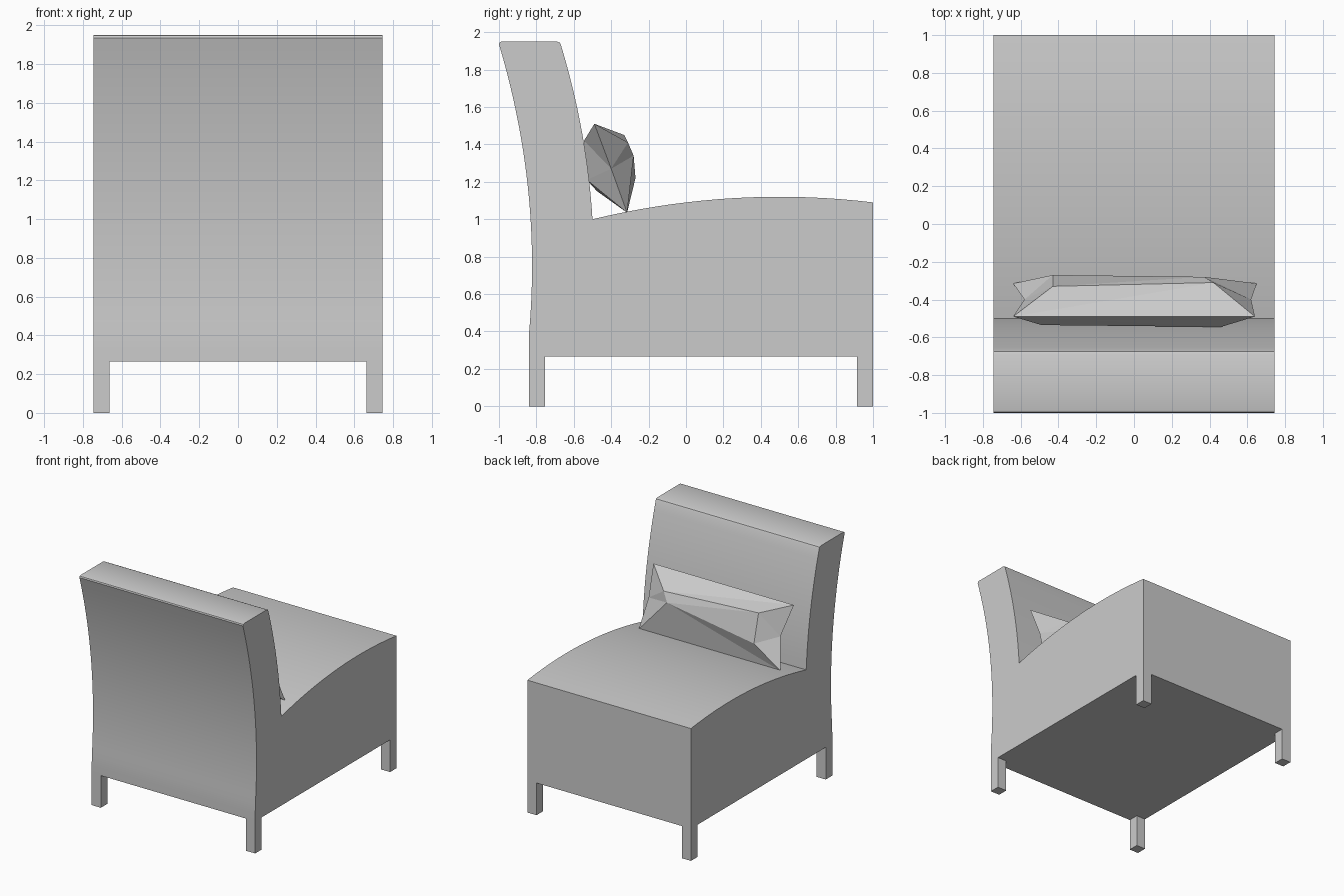
import bpy, bmesh

if "Cube" in bpy.data.objects:
    bpy.data.objects.remove(bpy.data.objects["Cube"])

W = 0.745      # half width of the chair
BASE = 0.265   # underside height


def make_object(name, verts, faces):
    me = bpy.data.meshes.new(name)
    bm = bmesh.new()
    vs = [bm.verts.new(v) for v in verts]
    for f in faces:
        bm.faces.new([vs[i] for i in f])
    bmesh.ops.recalc_face_normals(bm, faces=bm.faces)
    bm.to_mesh(me)
    bm.free()
    ob = bpy.data.objects.new(name, me)
    bpy.context.collection.objects.link(ob)
    return ob


def steps(a, b, n):
    return [a + (b - a) * i / n for i in range(n + 1)]


# Chair body: side profile (y, z) swept across the width
def back_y(z):
    return max(-0.84, -0.823 - 0.126 * (z - 0.75) ** 2) if z < 0.75 else -0.823 - 0.126 * (z - 0.75) ** 2


def rest_y(z):
    t = z - 1.0
    return -0.5 - 0.06 * t - 0.13 * t * t


profile = [(1.0, BASE)]
profile += [(y, 1.12 - 0.12 * (y - 0.5) ** 2) for y in steps(1.0, -0.5, 18)]
profile += [(rest_y(z), z) for z in steps(1.0, 1.93, 14)[1:]]
profile += [(-0.675, 1.944), (-0.69, 1.95), (-0.985, 1.95), (-0.996, 1.946)]
profile += [(back_y(z), z) for z in steps(1.935, BASE, 24)]
n = len(profile)
verts = [(x, y, z) for x in (-W, W) for y, z in profile]
faces = [(i, (i + 1) % n, n + (i + 1) % n, n + i) for i in range(n)]
faces += [tuple(range(n)), tuple(range(n, 2 * n))]
body = make_object("chair_body", verts, faces)
bpy.context.view_layer.objects.active = body
body.select_set(True)
bpy.ops.object.shade_smooth_by_angle(angle=0.45)
body.select_set(False)

# Four square legs flush with the body corners
for side, sx in (("left", -1), ("right", 1)):
    for end, y0 in (("front", -0.84), ("back", 0.915)):
        box = [(sx * x, y, z) for x in (0.662, W) for y in (y0, y0 + 0.085) for z in (0, BASE)]
        make_object(f"{end}_{side}_leg", box,
                    [(0, 1, 3, 2), (4, 6, 7, 5), (0, 4, 5, 1), (2, 3, 7, 6), (0, 2, 6, 4), (1, 5, 7, 3)])

# Faceted pillow: four pointed corners, pinched sides, a puffed panel on each face
corners = [(-0.64, -0.49, 1.51), (0.64, -0.49, 1.51), (0.65, -0.315, 1.035), (-0.64, -0.315, 1.035)]
pinches = [(-0.58, -0.40, 1.27), (0.62, -0.40, 1.27)]
panel_out = [(-0.43, -0.33, 1.45), (0.42, -0.31, 1.41), (0.37, -0.28, 1.34), (-0.43, -0.27, 1.22)]
panel_in = [(-0.49, -0.535, 1.43), (0.46, -0.545, 1.42), (0.42, -0.53, 1.21), (-0.44, -0.476, 1.15)]
faces = []
for p in (6, 10):
    a, b, c, d = range(p, p + 4)
    faces += [(0, 1, b), (0, b, a), (a, b, c), (a, c, d), (d, c, 3), (c, 2, 3),
              (0, a, 4), (a, d, 4), (d, 3, 4), (1, 5, b), (b, 5, c), (c, 5, 2)]
make_object("pillow", corners + pinches + panel_out + panel_in, faces)
